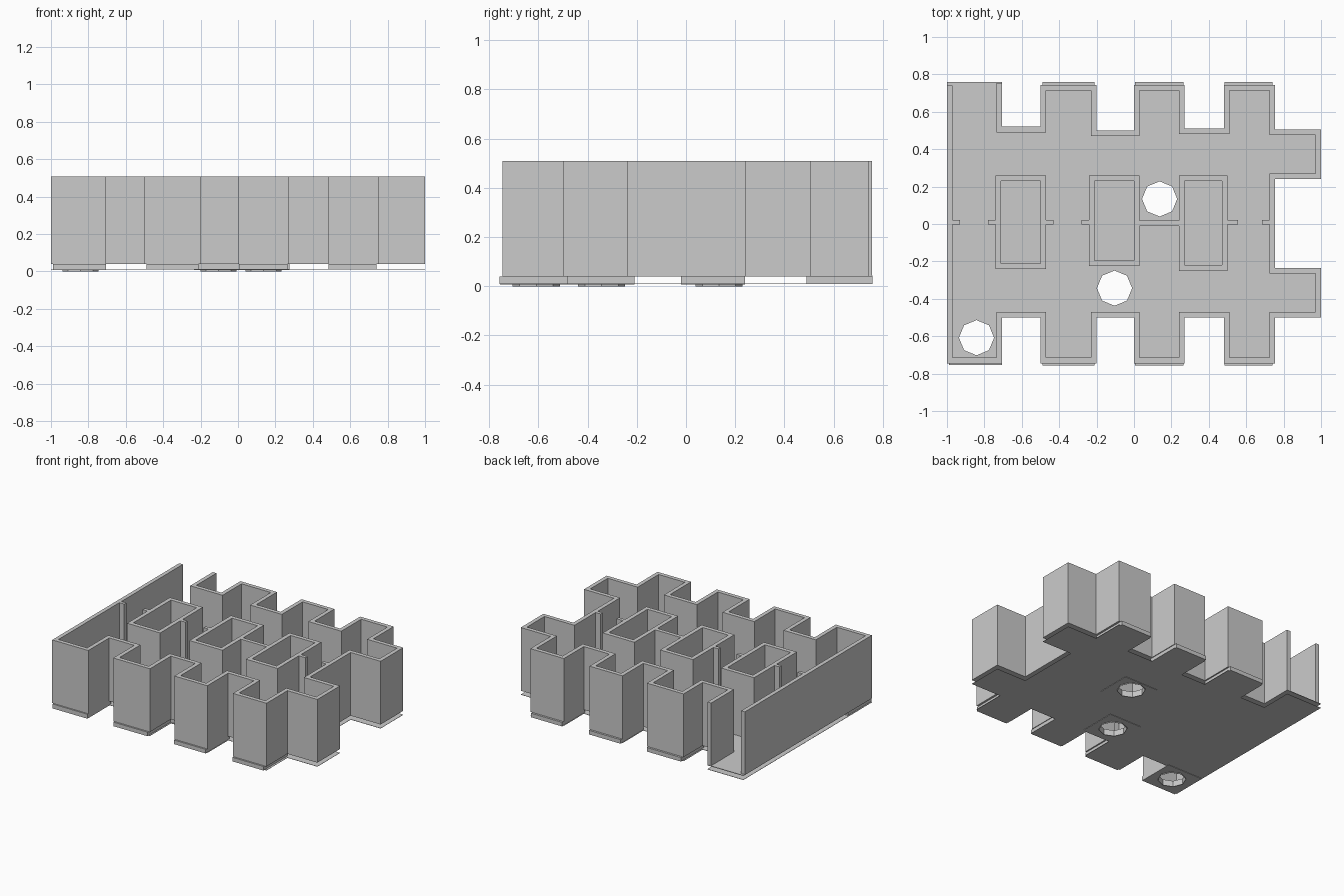
import bpy, bmesh, math

if "Cube" in bpy.data.objects:
    bpy.data.objects.remove(bpy.data.objects["Cube"])

T = 0.03            # wall thickness
Z_FLOOR = 0.04      # underside of the floor
Z_BASE = 0.01       # underside of the base sheet
Z_TOP = 0.508       # top of the walls


def extrude(name, faces, z0, z1):
    """Extrude flat 2D faces sharing corners into one solid."""
    bm = bmesh.new()
    verts = {}
    flat = []
    for face in faces:
        vs = []
        for p in face:
            k = (round(p[0], 4), round(p[1], 4))
            if k not in verts:
                verts[k] = bm.verts.new((k[0], k[1], z0))
            vs.append(verts[k])
        flat.append(bm.faces.new(vs))
    ext = bmesh.ops.extrude_face_region(bm, geom=flat, use_keep_orig=True)
    for v in ext["geom"]:
        if isinstance(v, bmesh.types.BMVert):
            v.co.z = z1
    bmesh.ops.recalc_face_normals(bm, faces=bm.faces)
    mesh = bpy.data.meshes.new(name)
    bm.to_mesh(mesh)
    bm.free()
    ob = bpy.data.objects.new(name, mesh)
    bpy.context.collection.objects.link(ob)
    return ob


def box(name, x0, x1, y0, y1, z0, z1):
    return extrude(name, [[(x0, y0), (x1, y0), (x1, y1), (x0, y1)]], z0, z1)


def wall(name, path, closed=False):
    """Wall on the inner (left) side of a right-angled path, with mitred corners."""
    n = len(path)

    def normal(i):
        a, b = path[i % n], path[(i + 1) % n]
        d = math.hypot(b[0] - a[0], b[1] - a[1])
        return (a[1] - b[1]) / d, (b[0] - a[0]) / d

    inner = []
    for i, p in enumerate(path):
        if closed or 0 < i < n - 1:
            a, b = normal(i - 1), normal(i)
            m = (a[0] + b[0], a[1] + b[1])
        else:
            m = normal(0 if i == 0 else n - 2)
        inner.append((p[0] + m[0] * T, p[1] + m[1] * T))
    quads = []
    for i in range(n if closed else n - 1):
        j = (i + 1) % n
        quads.append([path[i], path[j], inner[j], inner[i]])
    return extrude(name, quads, Z_FLOOR, Z_TOP)


# Toothed outline, counter-clockwise from the open back left corner
teeth = [(-0.50, -0.20), (0.0, 0.27), (0.48, 0.755)]
outline = [(-1, 0.74), (-1, -0.745), (-0.705, -0.745), (-0.705, -0.50)]
for x0, x1 in teeth:
    outline += [(x0, -0.50), (x0, -0.745), (x1, -0.745), (x1, -0.50)]
outline[-1:] = [(0.755, -0.50), (1, -0.50), (1, -0.235), (0.755, -0.235),
                (0.755, 0.24), (1, 0.24), (1, 0.505), (0.755, 0.505)]
for (x0, x1), y_r, y_l in zip(teeth[::-1], (0.505, 0.51, 0.50), (0.51, 0.50, 0.52)):
    if x1 != 0.755:
        outline.append((x1, y_r))
    outline += [(x1, 0.743), (x0, 0.743), (x0, y_l)]
outline += [(-0.705, 0.52), (-0.705, 0.755)]

wall("outer_wall", outline)
plan = [[(-1, 0.758)] + outline[1:-1] + [(-0.705, 0.758)]]
floor = extrude("floor", plan, Z_FLOOR, Z_FLOOR + 0.004)
base = extrude("base_sheet", plan, Z_BASE, Z_BASE + 0.002)

# Inner rectangular wells
for i, (x0, x1, y0, y1) in enumerate([(-0.74, -0.47, -0.24, 0.26),
                                      (-0.24, 0.03, -0.225, 0.26),
                                      (0.24, 0.50, -0.25, 0.26)]):
    wall(f"well_wall_{i}", [(x0, y0), (x1, y0), (x1, y1), (x0, y1)], closed=True)

# Small ribs in the channels and the cross wall between two wells
for i, (x0, x1) in enumerate([(-0.975, -0.93), (-0.78, -0.735), (-0.475, -0.43),
                              (-0.28, -0.235), (0.495, 0.555), (0.685, 0.73)]):
    box(f"rib_{i}", x0, x1, -0.003, 0.022, Z_FLOOR, Z_TOP)
box("cross_wall", 0.025, 0.245, -0.01, 0.018, Z_FLOOR, Z_TOP)

# Foot plates beneath the teeth
feet = [(-0.49, -0.21), (0.005, 0.265), (0.485, 0.74)]
for i, (x0, x1) in enumerate(feet):
    box(f"front_foot_{i}", x0, x1, -0.757, -0.48, Z_BASE, Z_FLOOR)
    box(f"back_foot_{i}", x0, x1, 0.49, 0.758, Z_BASE, Z_FLOOR)

# Foot plates that carry the drain holes
z = Z_BASE - 0.003
drilled = [box("corner_foot", -0.99, -0.705, -0.755, -0.48, z, Z_FLOOR),
           box("middle_foot_front", -0.235, 0.03, -0.49, -0.21, z, Z_FLOOR),
           box("middle_foot_back", 0.0, 0.275, -0.02, 0.24, z, Z_FLOOR)]


def octagon(x, y, r):
    return [(x + r * math.cos(k * math.pi / 4), y + r * math.sin(k * math.pi / 4))
            for k in range(8)]


# Octagonal holes with thin rims reaching the ground
for i, (x, y) in enumerate([(-0.842, -0.608), (-0.104, -0.343), (0.137, 0.134)]):
    cutter = extrude(f"hole_cutter_{i}", [octagon(x, y, 0.094)], -0.05, 0.15)
    cutter.hide_render = True
    for ob in (floor, base, drilled[i]):
        mod = ob.modifiers.new("hole", 'BOOLEAN')
        mod.operation = 'DIFFERENCE'
        mod.solver = 'EXACT'
        mod.object = cutter
        bpy.context.view_layer.objects.active = ob
        bpy.ops.object.modifier_apply(modifier=mod.name)
    bpy.data.objects.remove(cutter)
    a, b = octagon(x, y, 0.094), octagon(x, y, 0.096)
    extrude(f"hole_rim_{i}", [[b[k], b[(k + 1) % 8], a[(k + 1) % 8], a[k]]
                              for k in range(8)], 0.0, 0.015)
